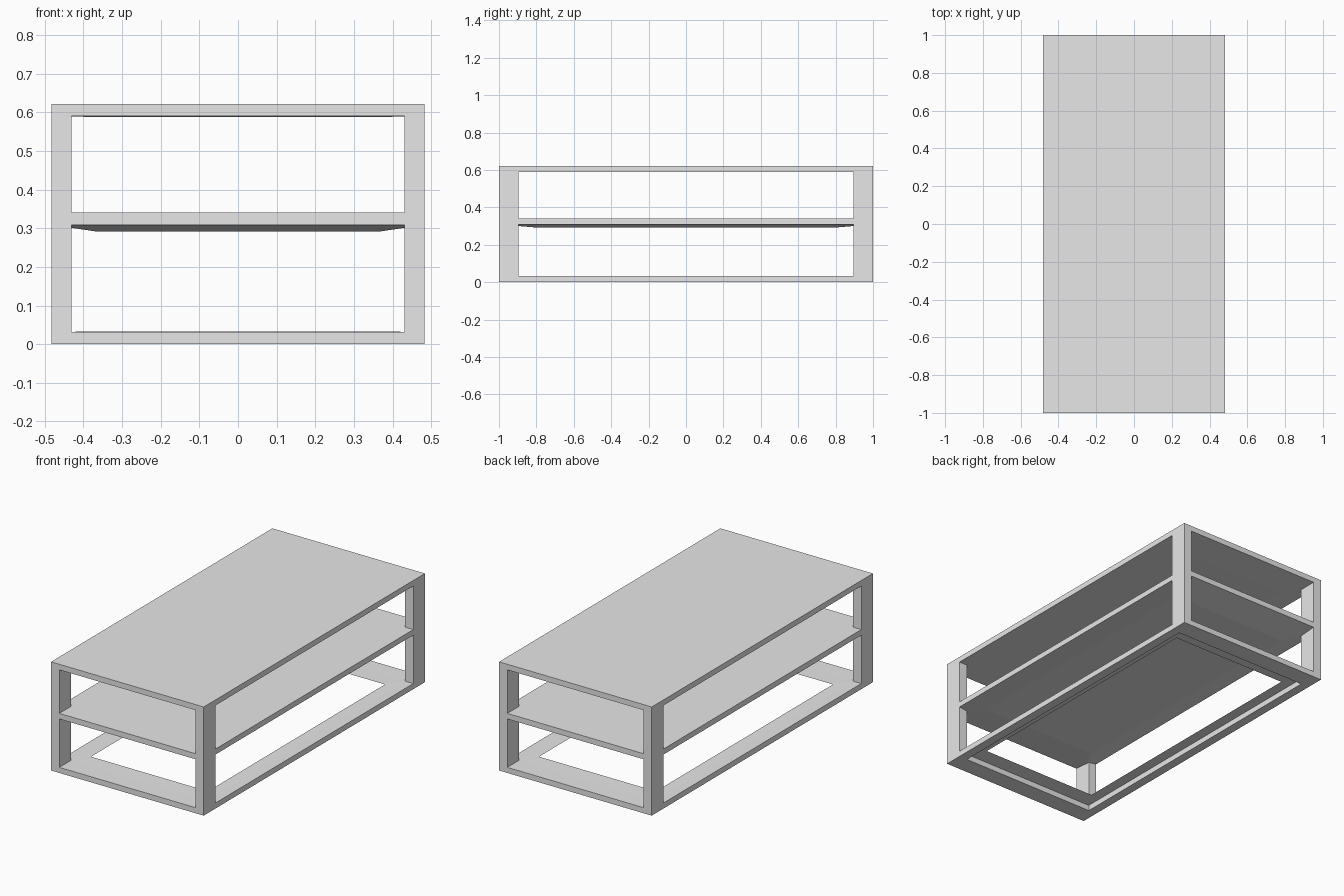
import bpy
import bmesh

cube = bpy.data.objects.get("Cube")
if cube:
    bpy.data.objects.remove(cube, do_unlink=True)

# Overall half sizes, height and board thickness
HX, HY, H, T = 0.483, 1.0, 0.622, 0.032
POST_X, POST_Y = 0.052, 0.105
OPEN_X, OPEN_Y = HX - POST_X, HY - POST_Y
INSET_X, INSET_Y = 0.37, 0.80

grey = bpy.data.materials.new("light grey")
grey.use_nodes = True
grey.diffuse_color = (0.8, 0.8, 0.8, 1)
grey.node_tree.nodes["Principled BSDF"].inputs["Base Color"].default_value = (0.8, 0.8, 0.8, 1)


def loft(name, rings, cx=0, cy=0, caps=True, loop=False):
    """Join rectangles given as (half x, half y, z), listed from bottom to top."""
    bm = bmesh.new()
    rows = [[bm.verts.new((cx + sx * x, cy + sy * y, z))
             for sx, sy in ((-1, -1), (1, -1), (1, 1), (-1, 1))]
            for x, y, z in rings]
    pairs = list(zip(rows, rows[1:]))
    if loop:
        pairs.append((rows[-1], rows[0]))
    for low, high in pairs:
        for i in range(4):
            j = (i + 1) % 4
            bm.faces.new((low[i], low[j], high[j], high[i]))
    if caps:
        bm.faces.new(rows[0][::-1])
        bm.faces.new(rows[-1])
    mesh = bpy.data.meshes.new(name)
    bm.to_mesh(mesh)
    bm.free()
    mesh.materials.append(grey)
    obj = bpy.data.objects.new(name, mesh)
    bpy.context.collection.objects.link(obj)
    return obj


# Tabletop and middle shelf, with undersides that drop towards the middle
for name, top, drop in (("tabletop", H, 0.002), ("shelf", 0.341, 0.017)):
    loft(name, [(INSET_X, INSET_Y, top - T - drop), (HX, HY, top - T), (HX, HY, top)])

# Open rectangular base frame
loft("base_frame", [(HX, HY, 0), (HX, HY, T), (OPEN_X, OPEN_Y, T), (OPEN_X, OPEN_Y, 0)],
     caps=False, loop=True)

# Thin upward-facing ledge around the inside of the base
loft("base_ledge", [(OPEN_X, OPEN_Y, T), (INSET_X, INSET_Y, T + 0.001)], caps=False)

# Corner posts
for side, sx in (("left", 1), ("right", -1)):
    for end, sy in (("front", -1), ("back", 1)):
        loft(f"{end}_{side}_post",
             [(POST_X / 2, POST_Y / 2, 0), (POST_X / 2, POST_Y / 2, H)],
             cx=sx * (HX - POST_X / 2), cy=sy * (HY - POST_Y / 2))
